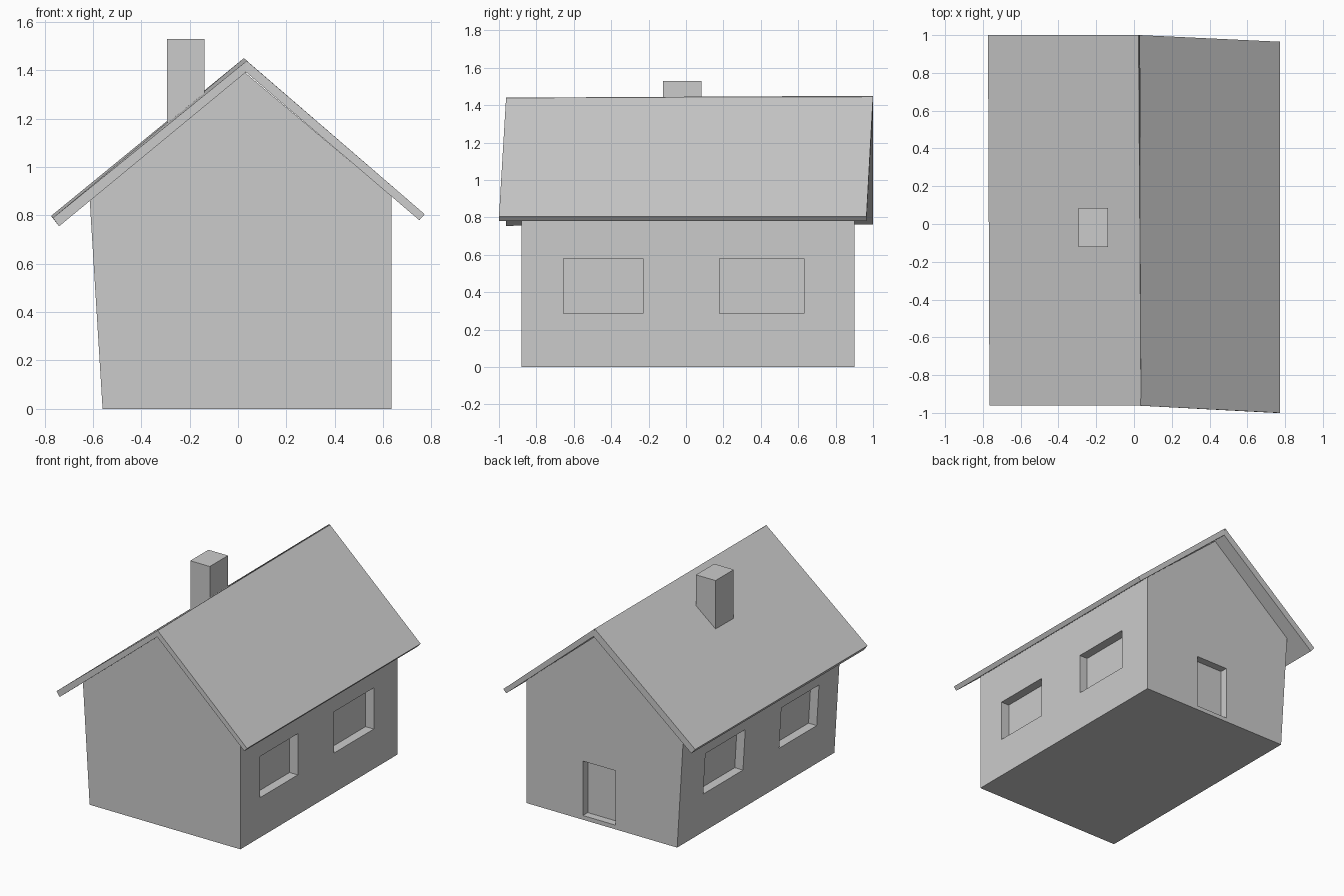
import bpy, bmesh

if "Cube" in bpy.data.objects:
    bpy.data.objects.remove(bpy.data.objects["Cube"])


def loft(name, front, back):
    """Solid between two matching rings of 3D points."""
    bm = bmesh.new()
    a = [bm.verts.new(p) for p in front]
    b = [bm.verts.new(p) for p in back]
    n = len(a)
    bm.faces.new(a)
    bm.faces.new(b[::-1])
    for i in range(n):
        j = (i + 1) % n
        bm.faces.new((a[i], b[i], b[j], a[j]))
    bmesh.ops.recalc_face_normals(bm, faces=bm.faces)
    mesh = bpy.data.meshes.new(name)
    bm.to_mesh(mesh)
    bm.free()
    ob = bpy.data.objects.new(name, mesh)
    bpy.context.collection.objects.link(ob)
    return ob


def prism(name, profile, y0, y1):
    """Extrude an (x, z) profile along y."""
    return loft(name, [(x, y0, z) for x, z in profile],
                [(x, y1, z) for x, z in profile])


def carve(target, cutter):
    """Cut a recess and discard the cutter."""
    cutter.hide_render = True
    mod = target.modifiers.new("recess", 'BOOLEAN')
    mod.operation = 'DIFFERENCE'
    mod.solver = 'EXACT'
    mod.object = cutter
    bpy.context.view_layer.objects.active = target
    bpy.ops.object.modifier_apply(modifier=mod.name)
    bpy.data.objects.remove(cutter)


# House body: gabled profile with a leaning left wall
walls = prism("walls", [(-0.56, 0), (0.635, 0), (0.635, 0.88),
                        (0.03, 1.39), (-0.613, 0.86)], -0.88, 0.90)

# Window recesses on both long walls, parallel to each wall
DEPTH = 0.065
Z0, Z1 = 0.285, 0.58
lean = lambda z: -0.56 - 0.053 * z / 0.86
for y0, y1 in ((-0.655, -0.23), (0.18, 0.63)):
    carve(walls, prism("right_window_cutter", [
        (0.635 - DEPTH, Z0), (0.75, Z0), (0.75, Z1), (0.635 - DEPTH, Z1)], y0, y1))
    carve(walls, prism("left_window_cutter", [
        (lean(Z0) - 0.1, Z0), (lean(Z0) + DEPTH, Z0),
        (lean(Z1) + DEPTH, Z1), (lean(Z1) - 0.1, Z1)], y0, y1))

# Door recess in the back wall
carve(walls, prism("door_cutter", [(-0.07, 0.03), (0.187, 0.03),
                                   (0.187, 0.42), (-0.07, 0.42)], 0.845, 1.0))

# Roof slabs, slightly skewed: lower eave, upper eave, upper ridge, lower ridge
loft("left_roof",
     [(-0.74, -0.962, 0.755), (-0.765, -0.962, 0.79),
      (0.037, -0.962, 1.44), (0.03, -0.962, 1.39)],
     [(-0.742, 1.0, 0.762), (-0.773, 1.0, 0.798),
      (0.024, 1.0, 1.45), (0.036, 1.0, 1.395)])
loft("right_roof",
     [(0.75, -1.0, 0.78), (0.772, -1.0, 0.805),
      (0.035, -0.962, 1.44), (0.03, -0.962, 1.395)],
     [(0.75, 0.965, 0.78), (0.772, 0.965, 0.805),
      (0.03, 1.0, 1.445), (0.03, 1.0, 1.395)])

# Chimney, set into the left roof slope
prism("chimney", [(-0.293, 1.12), (-0.138, 1.12), (-0.138, 1.53), (-0.293, 1.53)],
      -0.122, 0.084)
